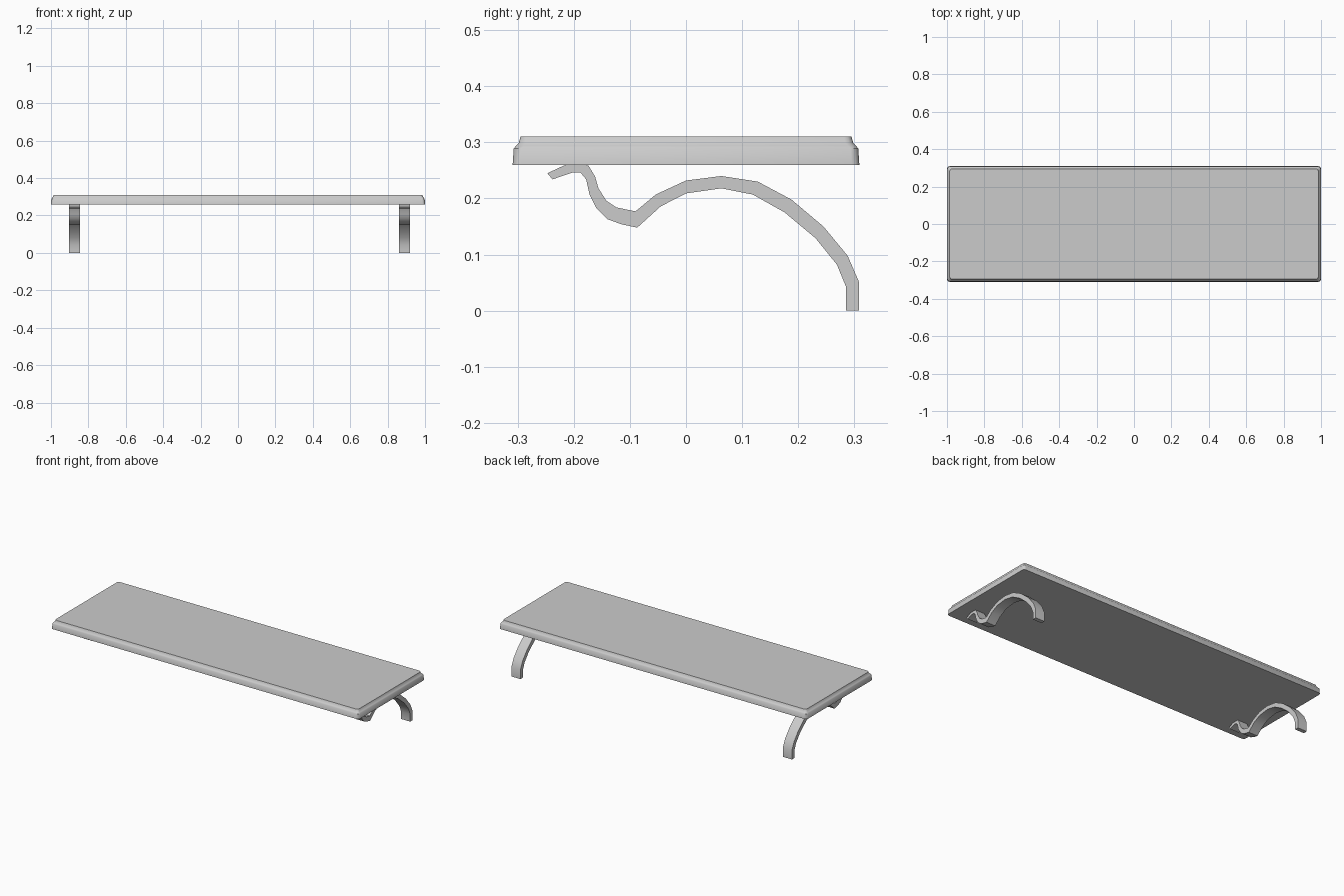
import bpy, bmesh, math

if "Cube" in bpy.data.objects:
    bpy.data.objects.remove(bpy.data.objects["Cube"])


def finish(name, bm, angle=35):
    bmesh.ops.recalc_face_normals(bm, faces=bm.faces[:])
    mesh = bpy.data.meshes.new(name)
    bm.to_mesh(mesh)
    bm.free()
    obj = bpy.data.objects.new(name, mesh)
    bpy.context.collection.objects.link(obj)
    bpy.ops.object.select_all(action='DESELECT')
    bpy.context.view_layer.objects.active = obj
    obj.select_set(True)
    bpy.ops.object.shade_smooth_by_angle(angle=math.radians(angle))
    return obj


def rounded_loop(bm, inset, z, radius=0.014, steps=3):
    hx, hy = 1.0 - inset, 0.309 - inset
    loop = []
    for q, (sx, sy) in enumerate([(1, 1), (-1, 1), (-1, -1), (1, -1)]):
        for i in range(steps + 1):
            a = math.pi / 2 * (q + i / steps)
            loop.append(bm.verts.new((sx * (hx - radius) + radius * math.cos(a),
                                      sy * (hy - radius) + radius * math.sin(a), z)))
    return loop


def bridge(bm, a, b):
    for i in range(len(a)):
        j = (i + 1) % len(a)
        bm.faces.new((a[i], a[j], b[j], b[i]))


# Board with a moulded edge: (inset, height) profile
bm = bmesh.new()
edge = [(0.0, 0.26), (0.002, 0.289), (0.006, 0.294), (0.011, 0.299), (0.014, 0.31)]
loops = [rounded_loop(bm, inset, z) for inset, z in edge]
for a, b in zip(loops, loops[1:]):
    bridge(bm, a, b)
bm.faces.new(loops[0])
bm.faces.new(loops[-1])
finish("table_top", bm)

# Scrolled leg strip: upper and lower edge of the side profile (y, z)
upper = [(-.247, .245), (-.217, .259), (-.195, .261), (-.174, .259), (-.162, .239),
         (-.156, .218), (-.142, .196), (-.124, .184), (-.09, .177), (-.054, .207),
         (0, .232), (.063, .24), (.128, .23), (.188, .198), (.245, .15),
         (.288, .098), (.308, .052), (.308, 0)]
lower = [(-.238, .234), (-.203, .246), (-.188, .246), (-.178, .234), (-.172, .207),
         (-.16, .183), (-.14, .163), (-.115, .154), (-.087, .148), (-.045, .186),
         (0, .209), (.063, .218), (.119, .207), (.176, .175), (.231, .129),
         (.269, .082), (.285, .043), (.285, 0)]


def leg(name, x, width=0.059):
    bm = bmesh.new()
    rings = []
    for u, l in zip(upper, lower):
        rings.append([bm.verts.new((x + s * width / 2, *p))
                      for s, p in ((-1, u), (1, u), (1, l), (-1, l))])
    for a, b in zip(rings, rings[1:]):
        bridge(bm, a, b)
    bm.faces.new(rings[0])
    bm.faces.new(rings[-1])
    finish(name, bm)


leg("left_leg", -0.875)
leg("right_leg", 0.891)
